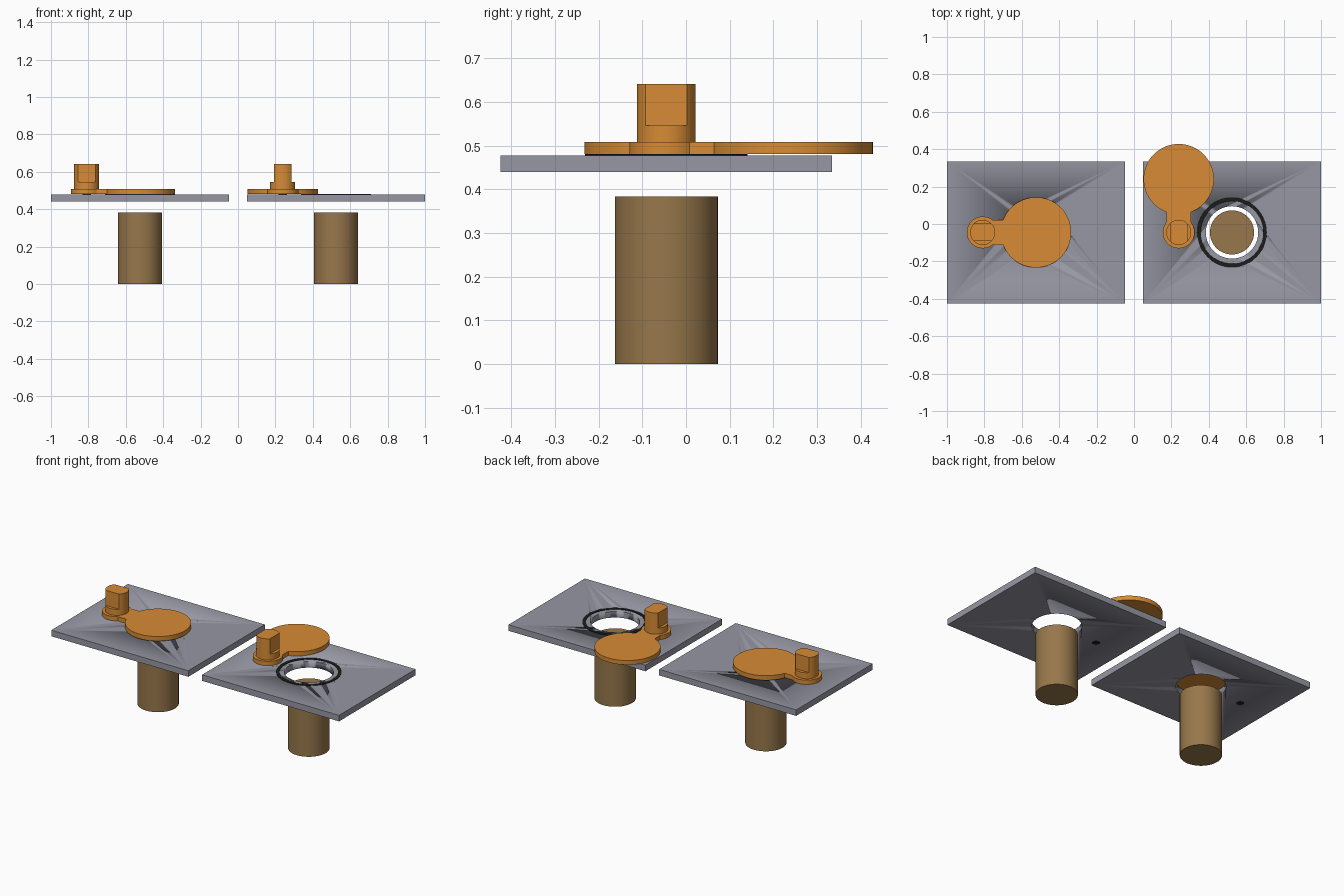
import bpy, bmesh
from math import sin, cos, pi, asin, radians
from mathutils import Matrix

cube = bpy.data.objects.get("Cube")
if cube:
    bpy.data.objects.remove(cube)


def material(name, rgb):
    m = bpy.data.materials.new(name)
    m.use_nodes = True
    m.diffuse_color = (*rgb, 1)
    m.node_tree.nodes["Principled BSDF"].inputs["Base Color"].default_value = (*rgb, 1)
    return m


ORANGE = material("orange", (0.68, 0.26, 0.035))
GREY = material("grey", (0.31, 0.31, 0.37))
BROWN = material("brown", (0.31, 0.185, 0.07))
BLACK = material("black", (0.012, 0.012, 0.012))

CY = -0.045                     # shared centre line of both stations
PLATE_Z, PLATE_TOP = 0.44, 0.478
LID_Z, LID_TOP = 0.481, 0.508
REACH = 0.285                   # pivot to lid centre
HOLE_R = 0.14
SEGS = 64


def finish(name, bm, mat):
    bmesh.ops.recalc_face_normals(bm, faces=bm.faces)
    me = bpy.data.meshes.new(name)
    bm.to_mesh(me)
    bm.free()
    ob = bpy.data.objects.new(name, me)
    bpy.context.collection.objects.link(ob)
    me.materials.append(mat)
    bpy.ops.object.select_all(action='DESELECT')
    ob.select_set(True)
    bpy.context.view_layer.objects.active = ob
    bpy.ops.object.shade_smooth_by_angle(angle=radians(25))
    return ob


def arc(r, a0, a1, n, cx=0.0):
    return [(cx + r * cos(a0 + (a1 - a0) * i / n), r * sin(a0 + (a1 - a0) * i / n))
            for i in range(n + 1)]


def circle(r):
    return arc(r, 0, 2 * pi, SEGS)[:-1]


def prism(bm, outline, z0, z1):
    low = [bm.verts.new((x, y, z0)) for x, y in outline]
    high = [bm.verts.new((x, y, z1)) for x, y in outline]
    bm.faces.new(low[::-1])
    bm.faces.new(high)
    for i in range(len(low)):
        j = (i + 1) % len(low)
        bm.faces.new((low[i], low[j], high[j], high[i]))


def extruded(name, outline, z0, z1, mat, loc, turn=0.0):
    bm = bmesh.new()
    prism(bm, outline, z0, z1)
    bm.transform(Matrix.Translation((*loc, 0)) @ Matrix.Rotation(turn, 4, 'Z'))
    return finish(name, bm, mat)


def plate(name, cx):
    bm = bmesh.new()
    outline = [(-0.476, -0.38), (0.476, -0.38), (0.476, 0.38), (-0.476, 0.38)]
    prism(bm, outline, PLATE_Z, PLATE_TOP)
    bm.transform(Matrix.Translation((cx, CY, 0)))
    ob = finish(name, bm, GREY)
    cutter = extruded(name + "_hole_cutter", circle(HOLE_R), PLATE_Z - 0.1,
                      PLATE_TOP + 0.1, GREY, (cx, CY))
    cutter.hide_render = True
    mod = ob.modifiers.new("hole", 'BOOLEAN')
    mod.object, mod.operation, mod.solver = cutter, 'DIFFERENCE', 'EXACT'
    bpy.context.view_layer.objects.active = ob
    bpy.ops.object.modifier_apply(modifier=mod.name)
    bpy.data.objects.remove(cutter)


def seal(name, cx):
    # flat ring swept from a small rectangular section
    bm = bmesh.new()
    section = [(0.167, 0.475), (0.186, 0.475), (0.186, 0.4805), (0.167, 0.4805)]
    rings = [[bm.verts.new((cx + r * x, CY + r * y, z)) for x, y in circle(1)]
             for r, z in section]
    for k in range(4):
        a, b = rings[k], rings[(k + 1) % 4]
        for i in range(SEGS):
            j = (i + 1) % SEGS
            bm.faces.new((a[i], a[j], b[j], b[i]))
    finish(name, bm, BLACK)


def station(side, cx, pivot_x, turn):
    plate(side + "_plate", cx)
    seal(side + "_seal", cx)
    extruded(side + "_cylinder", circle(0.118), 0, 0.383, BROWN, (cx, CY))
    pivot = (pivot_x, CY)

    # swing lid: pivot eye, neck and disc in one outline
    eye, disc, half = 0.085, 0.188, 0.066
    a, b = asin(half / eye), asin(half / disc)
    outline = (arc(eye, a, 2 * pi - a, 40)
               + arc(disc, b - pi, pi - b, SEGS, REACH))
    extruded(side + "_lid", outline, LID_Z, LID_TOP, ORANGE, pivot, turn)

    # knob: round base, upper part with two flats
    r, flat = 0.067, 0.047
    extruded(side + "_knob_base", circle(r), LID_TOP, 0.546, ORANGE, pivot)
    c = asin(flat / r)
    top = arc(r, -c, c, 16) + arc(r, pi - c, pi + c, 16)
    extruded(side + "_knob_grip", top, 0.546, 0.641, ORANGE, pivot, turn)

    # pivot pin through the plate
    extruded(side + "_pivot_pin", circle(0.022), PLATE_Z - 0.0005, LID_Z + 0.01,
             BLACK, pivot)


station("right", -0.524, -0.524 - REACH, 0)       # closed lid
station("left", 0.524, 0.524 - REACH, pi / 2)     # lid swung open
